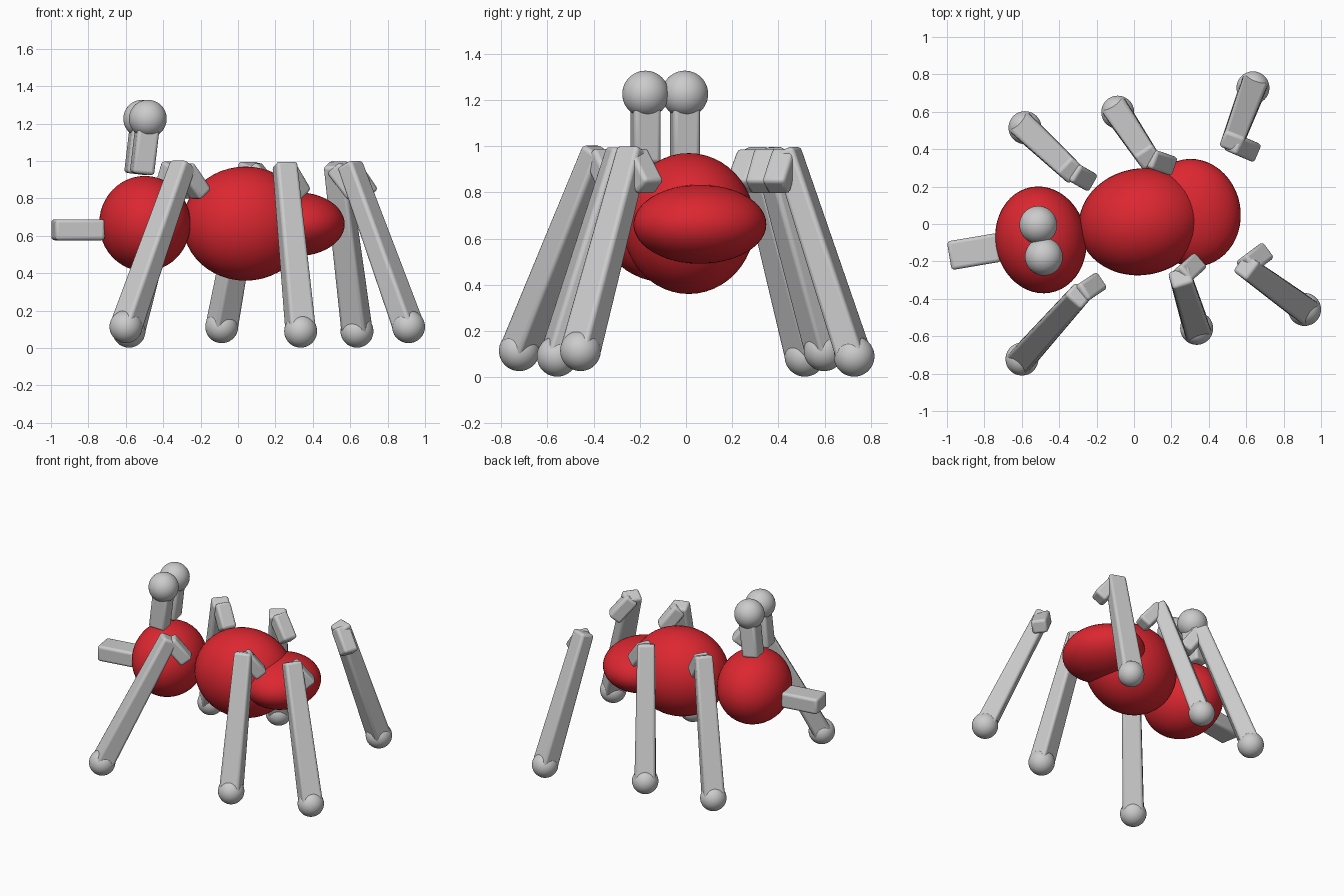
import bpy, math
from mathutils import Vector, Matrix

if "Cube" in bpy.data.objects:
    bpy.data.objects.remove(bpy.data.objects["Cube"])

YAW = math.radians(10.3)          # whole creature is turned slightly
SIDE = Vector((-math.sin(YAW), math.cos(YAW), 0))

red = bpy.data.materials.new("red_shell")
red.diffuse_color = (0.72, 0.02, 0.03, 1)
red.use_nodes = True
red.node_tree.nodes["Principled BSDF"].inputs["Base Color"].default_value = red.diffuse_color


def ball(name, loc, radii, mat=None, yaw=0.0):
    bpy.ops.mesh.primitive_uv_sphere_add(segments=48, ring_count=24, location=loc)
    ob = bpy.context.object
    ob.name = name
    ob.scale = radii
    ob.rotation_euler = (0, 0, yaw)
    bpy.ops.object.shade_smooth()
    if mat:
        ob.data.materials.append(mat)
    return ob


def limb(name, a, b, start, end, side=None, bevel=0.018):
    """Tapered, rounded bar from a to b; start/end are (sideways, thickness)."""
    a, b = Vector(a), Vector(b)
    axis = (b - a).normalized()
    s = side or axis.cross(Vector((0, 0, 1)))
    s = (s - axis * s.dot(axis)).normalized()
    t = axis.cross(s)
    bpy.ops.mesh.primitive_cube_add(size=1)
    ob = bpy.context.object
    ob.name = name
    for v in ob.data.vertices:
        w, d = end if v.co.z > 0 else start
        v.co = Vector((v.co.x * w, v.co.y * d, v.co.z * (b - a).length))
    rot = Matrix((s, t, axis)).transposed().to_4x4()
    ob.matrix_world = Matrix.Translation((a + b) / 2) @ rot
    m = ob.modifiers.new("rounding", 'BEVEL')
    m.width = bevel
    m.segments = 3
    bpy.ops.object.shade_smooth_by_angle()
    return ob


# body segments
ball("head", (-0.498, -0.085, 0.665), (0.243, 0.287, 0.255), red, YAW)
ball("body", (0.04, 0.012, 0.665), (0.337, 0.285, 0.305), red, YAW)
ball("abdomen", (0.313, 0.06, 0.662), (0.257, 0.289, 0.171), red, YAW)

# snout
limb("snout", (-0.722, -0.125, 0.632), (-0.988, -0.17, 0.632), (0.155, 0.112), (0.155, 0.112))

# eyes on stalks
for label, x, y in (("left", -0.512, -0.005), ("right", -0.482, -0.175)):
    limb(label + "_eye_stalk", (x - 0.032, y, 0.93), (x, y, 1.2),
         (0.118, 0.118), (0.118, 0.118), SIDE)
    ball(label + "_eye", (x, y, 1.226), (0.101,) * 3)

# legs: hip, knee, foot
LEGS = {
    "left_front": ((-0.245, 0.232, 0.82), (-0.338, 0.285), (-0.583, 0.515, 0.09)),
    "left_middle": ((0.19, 0.315, 0.82), (0.075, 0.355), (-0.087, 0.598, 0.114)),
    "left_back": ((0.635, 0.388, 0.82), (0.525, 0.435), (0.636, 0.728, 0.09)),
    "right_front": ((-0.195, -0.315, 0.82), (-0.293, -0.38), (-0.599, -0.722, 0.114)),
    "right_middle": ((0.335, -0.21, 0.82), (0.25, -0.285), (0.335, -0.558, 0.09)),
    "right_back": ((0.695, -0.155, 0.82), (0.597, -0.228), (0.912, -0.457, 0.114)),
}
for label, (hip, knee, foot) in LEGS.items():
    limb(label + "_upper_leg", hip, (*knee, 0.965), (0.105, 0.095), (0.105, 0.095))
    limb(label + "_lower_leg", (*knee, 0.985), foot, (0.118, 0.1), (0.142, 0.125))
    ball(label + "_foot", foot, (0.088,) * 3)
